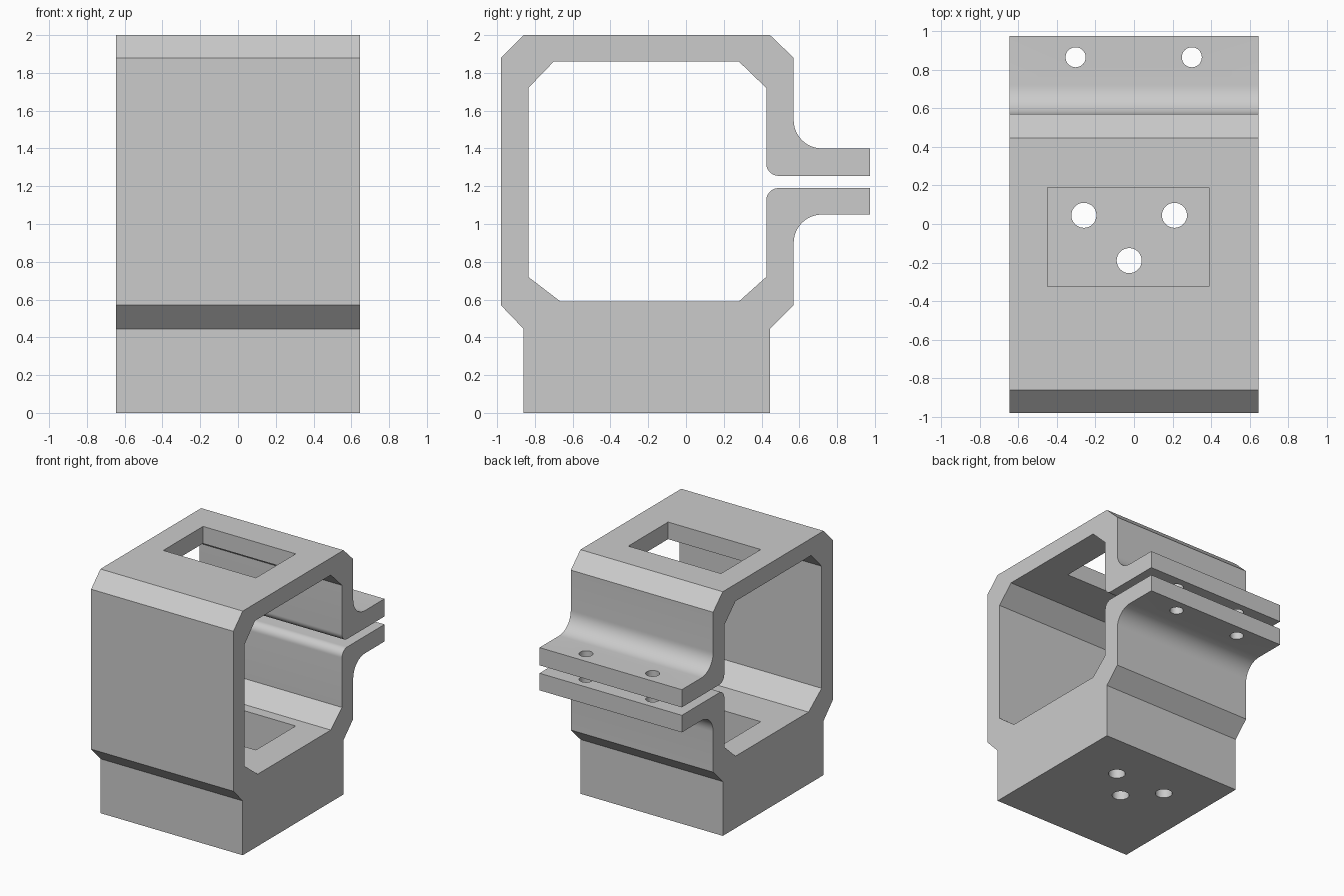
import bpy, bmesh
from math import cos, sin, radians

default = bpy.data.objects.get("Cube")
if default:
    bpy.data.objects.remove(default, do_unlink=True)

HALF_WIDTH = 0.645

grey = bpy.data.materials.new("light grey")
grey.use_nodes = True
grey.diffuse_color = (0.6, 0.6, 0.6, 1)
grey.node_tree.nodes["Principled BSDF"].inputs["Base Color"].default_value = (0.6, 0.6, 0.6, 1)


def arc(cy, cz, r, start, end, steps=12):
    """Points of a fillet in the side profile."""
    angles = [radians(start + (end - start) * i / steps) for i in range(steps + 1)]
    return [(cy + r * cos(a), cz + r * sin(a)) for a in angles]


def make_object(name, bm):
    bmesh.ops.recalc_face_normals(bm, faces=bm.faces)
    mesh = bpy.data.meshes.new(name)
    bm.to_mesh(mesh)
    bm.free()
    mesh.materials.append(grey)
    obj = bpy.data.objects.new(name, mesh)
    bpy.context.collection.objects.link(obj)
    return obj


def extrude_profile(name, points):
    bm = bmesh.new()
    face = bm.faces.new([bm.verts.new((-HALF_WIDTH, y, z)) for y, z in points])
    out = bmesh.ops.extrude_face_region(bm, geom=[face])
    verts = [v for v in out["geom"] if isinstance(v, bmesh.types.BMVert)]
    bmesh.ops.translate(bm, verts=verts, vec=(2 * HALF_WIDTH, 0, 0))
    return make_object(name, bm)


def box_cutter(name, lo, hi):
    bm = bmesh.new()
    bmesh.ops.create_cube(bm, size=1)
    for v in bm.verts:
        v.co = [a + (b - a) * (c + 0.5) for a, b, c in zip(lo, hi, v.co)]
    return make_object(name, bm)


def hole_cutter(name, x, y, r, z0, z1):
    bm = bmesh.new()
    bmesh.ops.create_cone(bm, cap_ends=True, segments=32, radius1=r, radius2=r, depth=z1 - z0)
    bmesh.ops.translate(bm, verts=bm.verts, vec=(x, y, (z0 + z1) / 2))
    return make_object(name, bm)


def cut(target, cutter):
    cutter.hide_render = True
    mod = target.modifiers.new("cut", 'BOOLEAN')
    mod.operation = 'DIFFERENCE'
    mod.solver = 'EXACT'
    mod.object = cutter
    bpy.context.view_layer.objects.active = target
    bpy.ops.object.modifier_apply(modifier=mod.name)
    bpy.data.objects.remove(cutter, do_unlink=True)


# Split clamp profile: base block, ring and two flanges
profile = [(-0.86, 0), (0.445, 0), (0.445, 0.445), (0.57, 0.57)]
profile += arc(0.72, 0.90, 0.15, 180, 90)
profile += [(0.975, 1.05), (0.975, 1.19)]
profile += arc(0.49, 1.125, 0.065, 90, 180)
profile += [(0.425, 0.72), (0.28, 0.59), (-0.665, 0.59), (-0.835, 0.72),
            (-0.835, 1.72), (-0.70, 1.86), (0.28, 1.86), (0.425, 1.72)]
profile += arc(0.49, 1.32, 0.065, 180, 270)
profile += [(0.975, 1.255), (0.975, 1.40)]
profile += arc(0.72, 1.55, 0.15, 270, 180)
profile += [(0.57, 1.88), (0.445, 2), (-0.86, 2), (-0.98, 1.88),
            (-0.98, 0.57), (-0.86, 0.445)]
clamp = extrude_profile("clamp_bracket", profile)

# Window in the roof and matching pocket in the base
cut(clamp, box_cutter("window_cutter", (-0.45, -0.325, 0.14), (0.39, 0.19, 2.2)))

# Mounting holes through the pocket floor
for x, y in [(-0.26, 0.045), (0.21, 0.045), (-0.025, -0.19)]:
    cut(clamp, hole_cutter("mounting_hole_cutter", x, y, 0.065, -0.1, 0.3))

# Bolt holes through both flanges
for x in (-0.303, 0.3):
    cut(clamp, hole_cutter("bolt_hole_cutter", x, 0.865, 0.052, 0.9, 1.6))

# Smooth fillets and holes, crisp corners
bpy.ops.object.select_all(action='DESELECT')
clamp.select_set(True)
bpy.context.view_layer.objects.active = clamp
bpy.ops.object.shade_smooth_by_angle(angle=radians(20))
